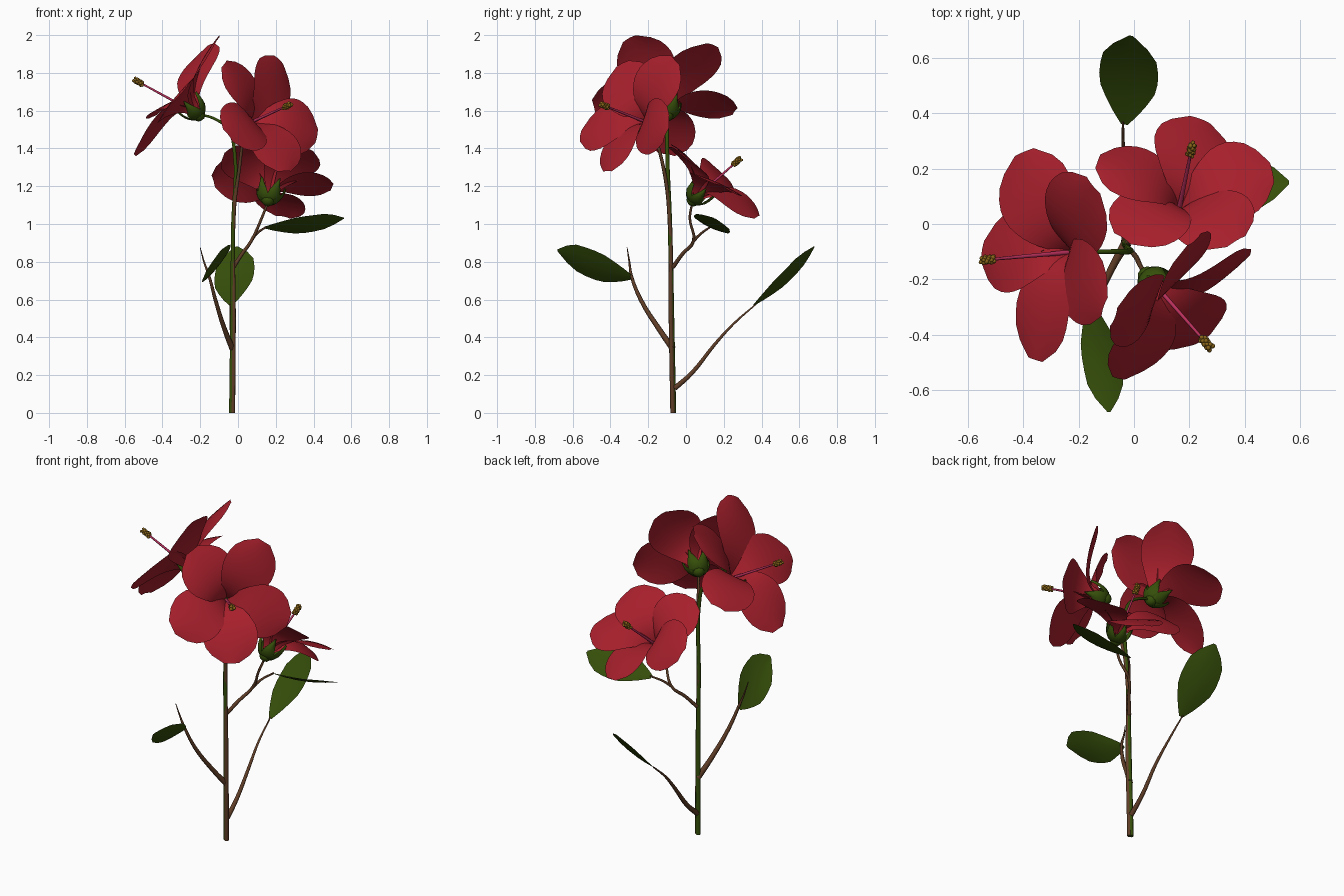
import bpy, bmesh, math, random
from mathutils import Vector as V

if "Cube" in bpy.data.objects:
    bpy.data.objects.remove(bpy.data.objects["Cube"])

random.seed(4)


def material(name, rgb):
    m = bpy.data.materials.new(name)
    m.diffuse_color = (*rgb, 1)
    m.use_nodes = True
    m.node_tree.nodes["Principled BSDF"].inputs["Base Color"].default_value = m.diffuse_color
    return m


RED = material("petal red", (0.385, 0.014, 0.025))
GREEN = material("leaf green", (0.036, 0.077, 0.003))
BROWN = material("twig brown", (0.115, 0.047, 0.02))
PINK = material("style pink", (0.5, 0.03, 0.11))
GOLD = material("anther gold", (0.25, 0.13, 0.01))


def finish(bm, name, mat):
    me = bpy.data.meshes.new(name)
    bm.to_mesh(me)
    bm.free()
    me.materials.append(mat)
    for p in me.polygons:
        p.use_smooth = True
    ob = bpy.data.objects.new(name, me)
    bpy.context.collection.objects.link(ob)
    return ob


def sheet(bm, point, nt, ns):
    """Grid surface from point(t 0..1, s -1..1)."""
    rows = [[bm.verts.new(point(i / nt, 2 * j / ns - 1)) for j in range(ns + 1)]
            for i in range(nt + 1)]
    for a, b in zip(rows, rows[1:]):
        for j in range(ns):
            bm.faces.new((a[j], a[j + 1], b[j + 1], b[j]))


def lookup(profile, t):
    for (t0, w0), (t1, w1) in zip(profile, profile[1:]):
        if t <= t1:
            return w0 + (w1 - w0) * (t - t0) / (t1 - t0)
    return profile[-1][1]


def bezier(a, b, c, t):
    return a * (1 - t) ** 2 + b * 2 * t * (1 - t) + c * t * t


def tube(name, pts, r0, r1, mat):
    cu = bpy.data.curves.new(name, 'CURVE')
    cu.dimensions = '3D'
    cu.bevel_depth = 1
    cu.bevel_resolution = 1
    cu.resolution_u = 4
    cu.use_fill_caps = True
    sp = cu.splines.new('BEZIER')
    sp.bezier_points.add(len(pts) - 1)
    for i, (bp, p) in enumerate(zip(sp.bezier_points, pts)):
        bp.co = p
        bp.handle_left_type = bp.handle_right_type = 'AUTO'
        bp.radius = r0 + (r1 - r0) * i / (len(pts) - 1)
    tmp = bpy.data.objects.new(name, cu)
    bpy.context.collection.objects.link(tmp)
    dg = bpy.context.evaluated_depsgraph_get()
    me = bpy.data.meshes.new_from_object(tmp.evaluated_get(dg))
    bpy.data.objects.remove(tmp)
    me.materials.clear()
    me.materials.append(mat)
    for p in me.polygons:
        p.use_smooth = True
    ob = bpy.data.objects.new(name, me)
    bpy.context.collection.objects.link(ob)


PETAL = [(0, .022), (.2, .05), (.4, .1), (.6, .142), (.75, .152),
         (.87, .132), (.95, .092), (1, .04)]
SEPAL = [(0, .015), (.3, .034), (.6, .034), (1, .003)]


def flower(label, base, stamen_tip, tips):
    base, tips = V(base), [V(t) for t in tips]
    axis = (sum(tips, V()) / 5 - base).normalized()
    petals, calyx = bmesh.new(), bmesh.new()
    for tip in tips:
        d = tip - base
        rad = (d - axis * d.dot(axis)).normalized()
        side = axis.cross(rad)
        ctrl = base + axis * .185 + rad * .035

        def petal(t, s):
            w = lookup(PETAL, t)
            # pinwheel twist, cupped near the throat and curling back at the rim
            lift = .27 * w * s * (1 - .3 * t) + .15 * w * s * s * (1 - t) - .15 * w * s * s * t
            return bezier(base, ctrl, tip, t) + side * w * s + axis * lift
        sheet(petals, petal, 14, 6)

        a = base - axis * .025
        b = base + rad * .08 - axis * .01
        c = base + axis * .1 + rad * .082

        def sepal(t, s):
            return bezier(a, b, c, t) + side * lookup(SEPAL, t) * s - rad * .012 * s * s
        sheet(calyx, sepal, 7, 4)
    # rounded receptacle closing the calyx
    ball = bmesh.ops.create_icosphere(calyx, subdivisions=2, radius=.036)
    bmesh.ops.translate(calyx, verts=ball['verts'], vec=base - axis * .002)
    finish(petals, label + "_petals", RED)
    finish(calyx, label + "_calyx", GREEN)

    # style with a cluster of anthers at the end
    end = V(stamen_tip)
    d = (end - base).normalized()
    tube(label + "_style", [base, base.lerp(end, .5), end], .009, .005, PINK)
    u = d.orthogonal().normalized()
    v = d.cross(u)
    anthers = bmesh.new()
    for i in range(22):
        ang = i * 2.4
        pos = end + d * (.012 - i * .0025) + (u * math.cos(ang) + v * math.sin(ang)) * .01
        s = bmesh.ops.create_icosphere(anthers, subdivisions=1, radius=random.uniform(.008, .011))
        bmesh.ops.translate(anthers, verts=s['verts'], vec=pos)
    finish(anthers, label + "_anthers", GOLD)


LEAF = [(0, .012), (.15, .055), (.35, .1), (.55, .113), (.75, .1), (.9, .058), (1, .008)]


def leaf(name, base, tip, across, width=1.0, sag=.02):
    base, tip, across = V(base), V(tip), V(across).normalized()
    up = (tip - base).cross(across).normalized()
    up = up if up.z > 0 else -up

    def point(t, s):
        w = lookup(LEAF, t) * width
        return base.lerp(tip, t) + across * w * s + up * (.1 * w * s * s - sag * math.sin(math.pi * t))
    bm = bmesh.new()
    sheet(bm, point, 8, 4)
    finish(bm, name, GREEN)


# Three flowers: base, stamen tip, five petal tips
flower("left_flower", (-.21, -.1, 1.58), (-.54, -.13, 1.76),
       [(-.40, .26, 1.60), (-.15, .14, 1.95), (-.11, -.30, 1.985),
        (-.36, -.49, 1.63), (-.55, -.10, 1.37)])
flower("front_flower", (.05, -.19, 1.53), (.27, -.44, 1.63),
       [(.22, -.06, 1.87), (-.07, -.34, 1.85), (-.05, -.56, 1.47),
        (.25, -.42, 1.28), (.42, -.11, 1.47)])
flower("back_flower", (.16, .04, 1.13), (.21, .28, 1.34),
       [(-.13, .23, 1.23), (.24, .38, 1.04), (.50, .19, 1.2),
        (.37, -.06, 1.40), (-.04, -.05, 1.40)])

# Main green stem with the brown stem grown against it
tube("main_stem", [(-.035, -.066, 0), (-.03, -.075, .5), (-.026, -.085, 1), (-.02, -.1, 1.4),
                   (-.05, -.1, 1.5), (-.13, -.1, 1.56), (-.21, -.1, 1.58)], .014, .007, GREEN)
tube("brown_stem", [(-.027, -.07, 0), (-.022, -.08, .5), (-.02, -.09, 1.08), (.008, -.12, 1.3),
                    (.028, -.16, 1.45), (.05, -.19, 1.53)], .013, .007, BROWN)

# Side branches
tube("back_flower_branch", [(-.025, -.07, .77), (.02, -.02, .84), (.07, .04, .91),
                            (.125, .02, 1.03), (.16, .035, 1.12)], .011, .006, BROWN)
tube("right_leaf_twig", [(.07, .04, .91), (.1, .08, .95), (.15, .13, .985)], .008, .005, BROWN)
tube("back_leaf_branch", [(-.03, -.06, .13), (-.03, .03, .21), (-.03, .15, .36),
                          (-.038, .25, .47), (-.04, .37, .575)], .016, .004, BROWN)
tube("front_leaf_branch", [(-.03, -.07, .34), (-.07, -.14, .44), (-.12, -.24, .6), (-.155, -.29, .73),
                           (-.18, -.3, .8), (-.2, -.312, .875)], .017, .002, BROWN)

# Leaves
leaf("back_leaf", (-.035, .36, .57), (-.01, .68, .88), (1, -.2, .2))
leaf("front_leaf", (-.16, -.28, .715), (-.09, -.68, .86), (.66, 0, .72), .95)
leaf("right_leaf", (.14, .13, .98), (.56, .15, 1.03), (0, -.9, .42), .95)
